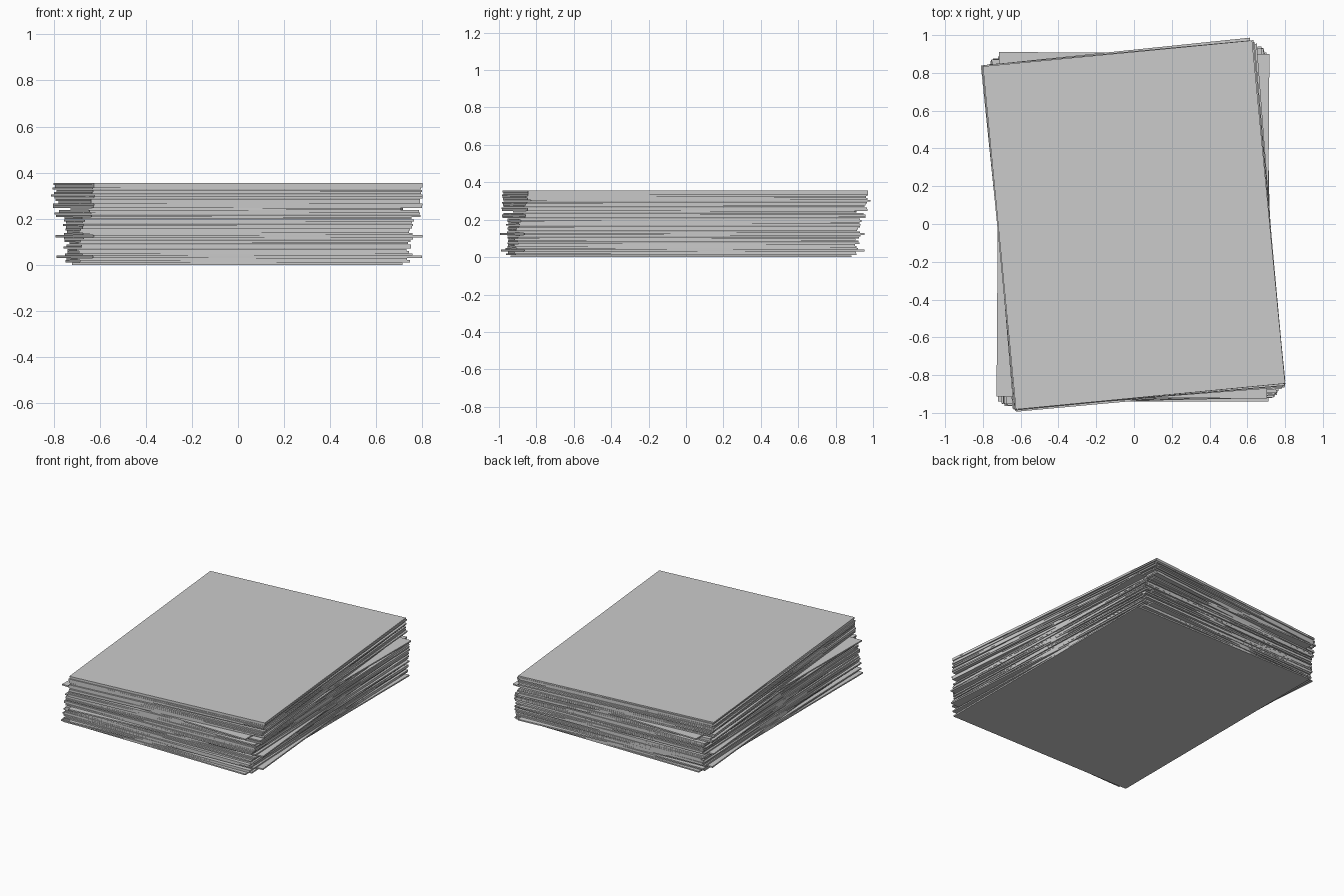
import bpy, math, random

random.seed(4)
W, D = 1.432, 1.825        # sheet size
H, N = 0.355, 36           # pile height, sheet count
PITCH = H / N
THICK = PITCH * 0.93

# twist of each sheet in degrees, bottom to top
ANGLES = [0, 2.0, 1.4, 5.0, 2.4, 1.6, 1.2, 2.4, 2.0, 1.2, 2.2, 2.6,
          5.2, 2.6, 1.6, 2.0, 2.2, 2.8, 2.2, 2.8, 2.4, 4.8, 5.0, 4.2,
          -0.4, 5.5, 5.6, 4.4, 4.8, 5.4, 5.9, 5.2, 5.0, 5.5, 5.3, 5.5]


def sheet(i, angle):
    t = i / (N - 1)
    x = random.uniform(-0.006, 0.006)
    y = -0.022 + 0.02 * t + random.uniform(-0.006, 0.006)
    if i == N - 1:
        x, y = 0.0, -0.005
    if angle > 5.8:
        x, y = -0.005, 0.005
    bpy.ops.mesh.primitive_cube_add(
        size=1, location=(x, y, i * PITCH + PITCH - THICK / 2 if i else THICK / 2),
        rotation=(0, 0, math.radians(angle)))
    ob = bpy.context.object
    ob.name = f"paper_sheet_{i + 1:02d}"
    ob.scale = (W, D, THICK)


# pile of loosely twisted sheets
for i, a in enumerate(ANGLES):
    sheet(i, a)
